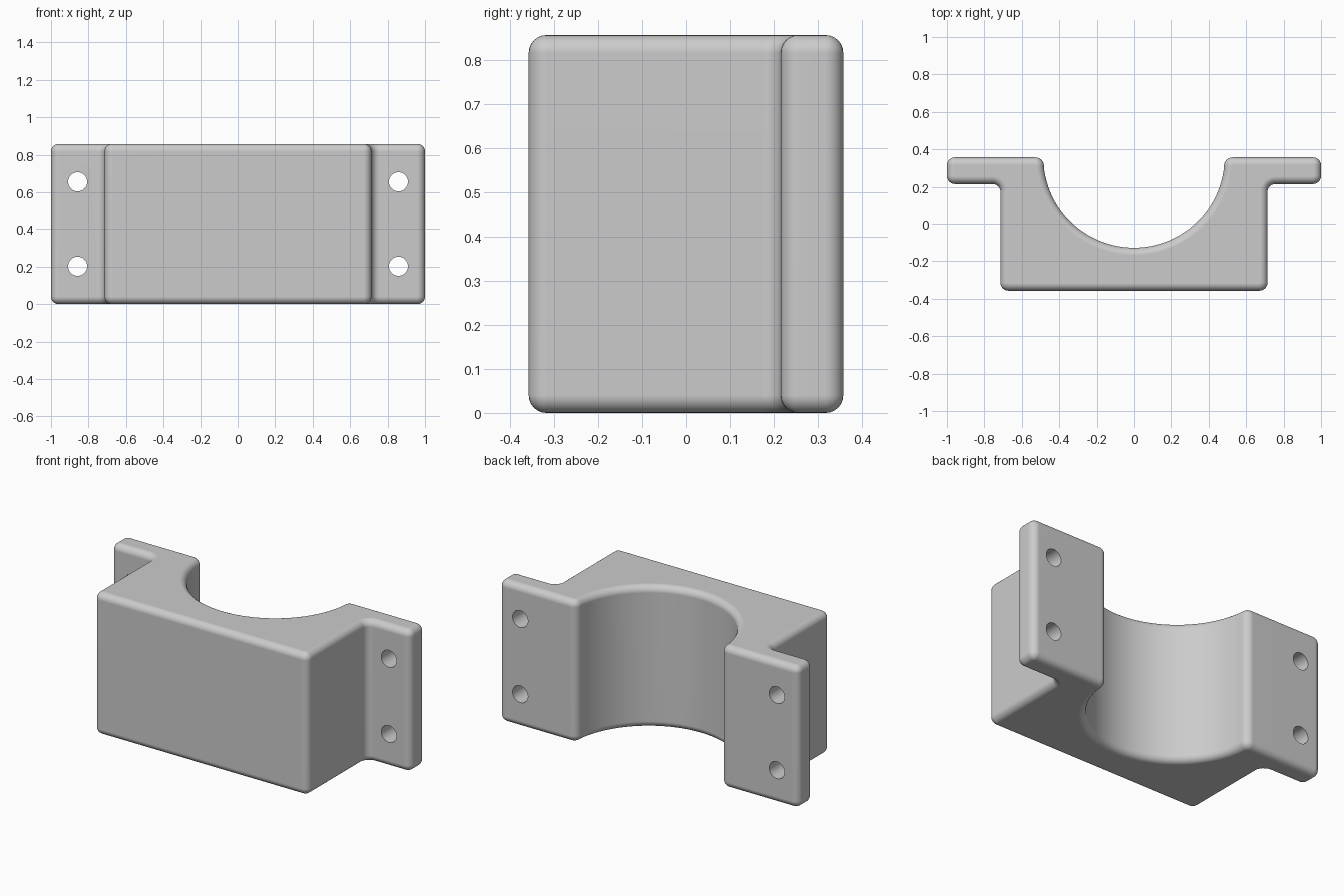
import bpy
import bmesh
from math import sin, cos, pi, radians
from mathutils import Matrix, Vector

cube = bpy.data.objects.get("Cube")
if cube:
    bpy.data.objects.remove(cube, do_unlink=True)

HEIGHT = 0.857
BACK, FRONT, FLANGE_FRONT = 0.357, -0.357, 0.215
BODY_X, BORE_R = 0.714, 0.485
FILLET = 0.04
ARC_STEPS = 64


def make_material(name, rgb):
    mat = bpy.data.materials.new(name)
    mat.use_nodes = True
    mat.diffuse_color = (*rgb, 1)
    mat.node_tree.nodes["Principled BSDF"].inputs["Base Color"].default_value = (*rgb, 1)
    return mat


def make_object(name, bm):
    mesh = bpy.data.meshes.new(name)
    bm.to_mesh(mesh)
    bm.free()
    obj = bpy.data.objects.new(name, mesh)
    bpy.context.collection.objects.link(obj)
    return obj


# Half outline of the bracket, mirrored, then closed by the half-round bore
right = [(BORE_R, BACK), (1, BACK), (1, FLANGE_FRONT),
         (BODY_X, FLANGE_FRONT), (BODY_X, FRONT)]
corners = right + [(-x, y) for x, y in reversed(right)]
arc = [(-BORE_R * cos(pi * i / ARC_STEPS), BACK - BORE_R * sin(pi * i / ARC_STEPS))
       for i in range(1, ARC_STEPS)]

bm = bmesh.new()
verts = [bm.verts.new((x, y, 0)) for x, y in corners + arc]
bm.faces.new(verts)

# Round the outline corners; the bore lip is limited by its short arc edges
lip = (verts[0], verts[len(corners) - 1])
for v in lip:
    # clear arc points inside the lip rounding so that it has room
    near = [w for w in bm.verts if w not in lip and (w.co - v.co).length < FILLET * 1.2]
    bmesh.ops.dissolve_verts(bm, verts=near)
bmesh.ops.bevel(bm, geom=[v for v in verts[:len(corners)]], affect='VERTICES',
                offset=FILLET + 0.002, offset_type='OFFSET', segments=6,
                profile=0.5, clamp_overlap=False)

# Extrude to full height and round the top and bottom rims
bm.faces.ensure_lookup_table()
res = bmesh.ops.extrude_face_region(bm, geom=list(bm.faces))
bmesh.ops.translate(bm, vec=Vector((0, 0, HEIGHT)),
                    verts=[g for g in res["geom"] if isinstance(g, bmesh.types.BMVert)])
bmesh.ops.recalc_face_normals(bm, faces=bm.faces)
rims = [e for e in bm.edges if abs(e.verts[0].co.z - e.verts[1].co.z) < 1e-5]
bmesh.ops.bevel(bm, geom=rims, affect='EDGES', offset=FILLET, offset_type='OFFSET',
                segments=6, profile=0.5, clamp_overlap=False)
bmesh.ops.recalc_face_normals(bm, faces=bm.faces)
bracket = make_object("saddle_bracket", bm)
bracket.data.materials.append(make_material("plain grey", (0.6, 0.6, 0.6)))

# Four bolt holes through the flanges
bm = bmesh.new()
for x in (-0.858, 0.858):
    for dz in (-0.227, 0.227):
        place = Matrix.Translation((x, 0.286, HEIGHT / 2 + dz)) @ Matrix.Rotation(pi / 2, 4, 'X')
        bmesh.ops.create_cone(bm, cap_ends=True, segments=32, radius1=0.051,
                              radius2=0.051, depth=0.4, matrix=place)
cutter = make_object("bolt_hole_cutter", bm)
cutter.hide_render = True

bpy.ops.object.select_all(action='DESELECT')
bpy.context.view_layer.objects.active = bracket
bracket.select_set(True)
holes = bracket.modifiers.new("bolt_holes", 'BOOLEAN')
holes.operation = 'DIFFERENCE'
holes.solver = 'EXACT'
holes.object = cutter
bpy.ops.object.modifier_apply(modifier=holes.name)
bpy.data.objects.remove(cutter, do_unlink=True)

# Smooth fillets, flat main faces
bpy.ops.object.shade_smooth_by_angle(angle=radians(35))
weighted = bracket.modifiers.new("flat_face_normals", 'WEIGHTED_NORMAL')
weighted.keep_sharp = True
